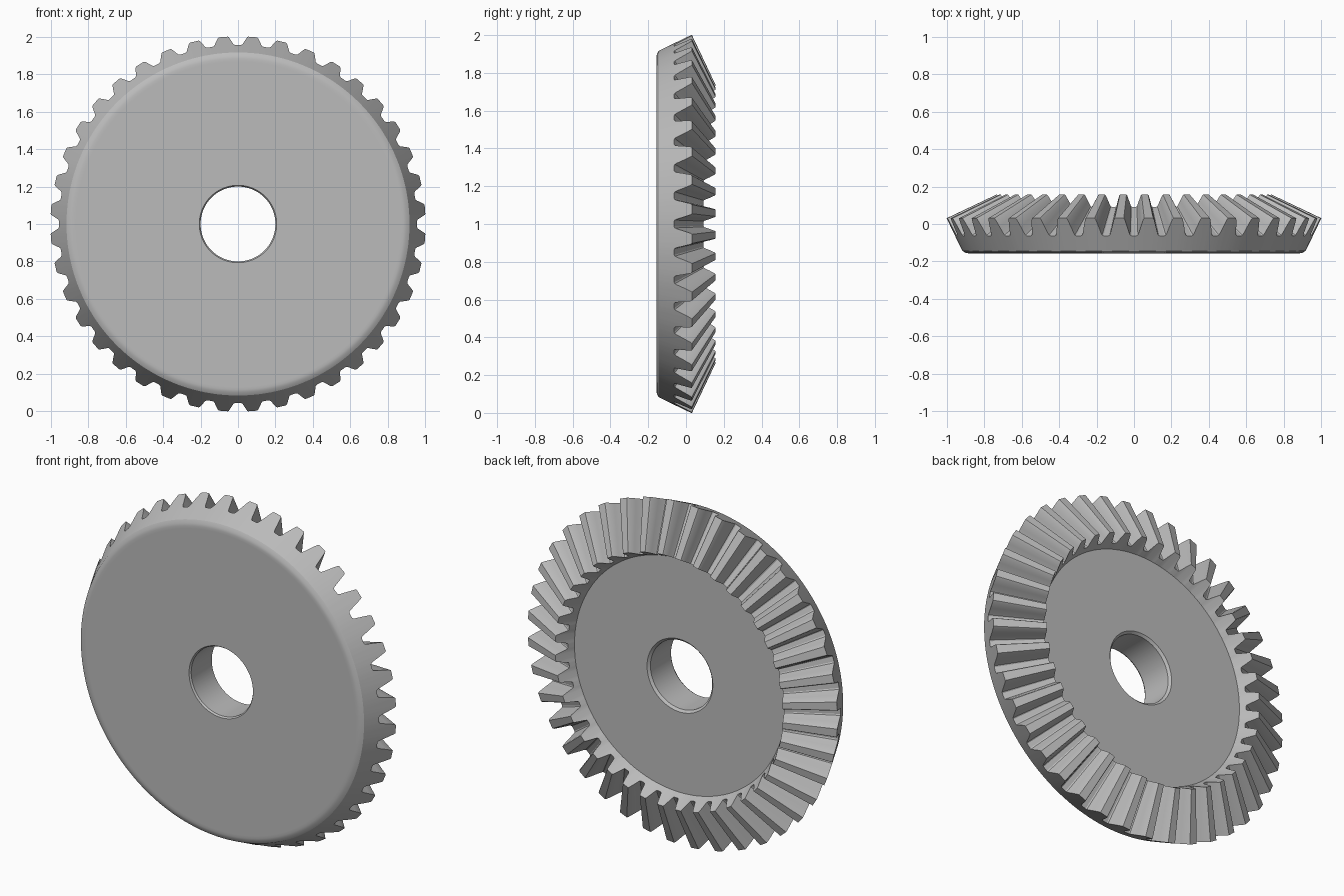
import bpy, bmesh, math

cube = bpy.data.objects.get("Cube")
if cube:
    bpy.data.objects.remove(cube, do_unlink=True)

TEETH = 40
PITCH = math.tau / TEETH

# One tooth: angle from its centre line (radians) and height from root to tip
half_tooth = [(0.064, 0.0), (0.057, 0.04), (0.052, 0.15), (0.042, 0.5), (0.029, 0.93), (0.024, 1.0)]
tooth = [(-a, h) for a, h in half_tooth] + [(a, h) for a, h in reversed(half_tooth)]
columns = [((i + 0.5) * PITCH + a, h) for i in range(TEETH) for a, h in tooth]

# Tooth ends: (radius, y) at the root and at the tip
OUTER = ((0.957, -0.063), (1.003, 0.031))
INNER = ((0.700, 0.092), (0.737, 0.157))


def end_point(end, h):
    (r0, y0), (r1, y1) = end
    return r0 + (r1 - r0) * h, y0 + (y1 - y0) * h


def section(h):
    """Closed cross-section of the wheel at tooth height h."""
    return [
        (0.200, -0.147), (0.207, -0.157), (0.870, -0.157),    # bore, front chamfer, front face
        (0.885, -0.157), (0.900, -0.154), (0.917, -0.144),    # rounded front rim
        end_point(OUTER, h), end_point(INNER, h),             # tooth
        (0.683, 0.056), (0.213, 0.056), (0.200, 0.043),       # recessed disc, back chamfer
    ]


# Gear wheel: sweep the varying section round the y axis
bm = bmesh.new()
rings = [[bm.verts.new((r * math.sin(a), y, 1 + r * math.cos(a))) for r, y in section(h)]
         for a, h in columns]
for i, ring in enumerate(rings):
    after = rings[(i + 1) % len(rings)]
    for j in range(len(ring)):
        k = (j + 1) % len(ring)
        bm.faces.new((ring[j], ring[k], after[k], after[j]))
bmesh.ops.recalc_face_normals(bm, faces=bm.faces)

mesh = bpy.data.meshes.new("bevel_gear")
bm.to_mesh(mesh)
bm.free()
gear = bpy.data.objects.new("bevel_gear", mesh)
bpy.context.collection.objects.link(gear)

# Grey steel
steel = bpy.data.materials.new("grey_steel")
steel.use_nodes = True
colour = (0.5, 0.5, 0.5, 1)
steel.diffuse_color = colour
steel.node_tree.nodes["Principled BSDF"].inputs["Base Color"].default_value = colour
mesh.materials.append(steel)

bpy.context.view_layer.objects.active = gear
gear.select_set(True)
bpy.ops.object.shade_smooth_by_angle(angle=math.radians(30))
